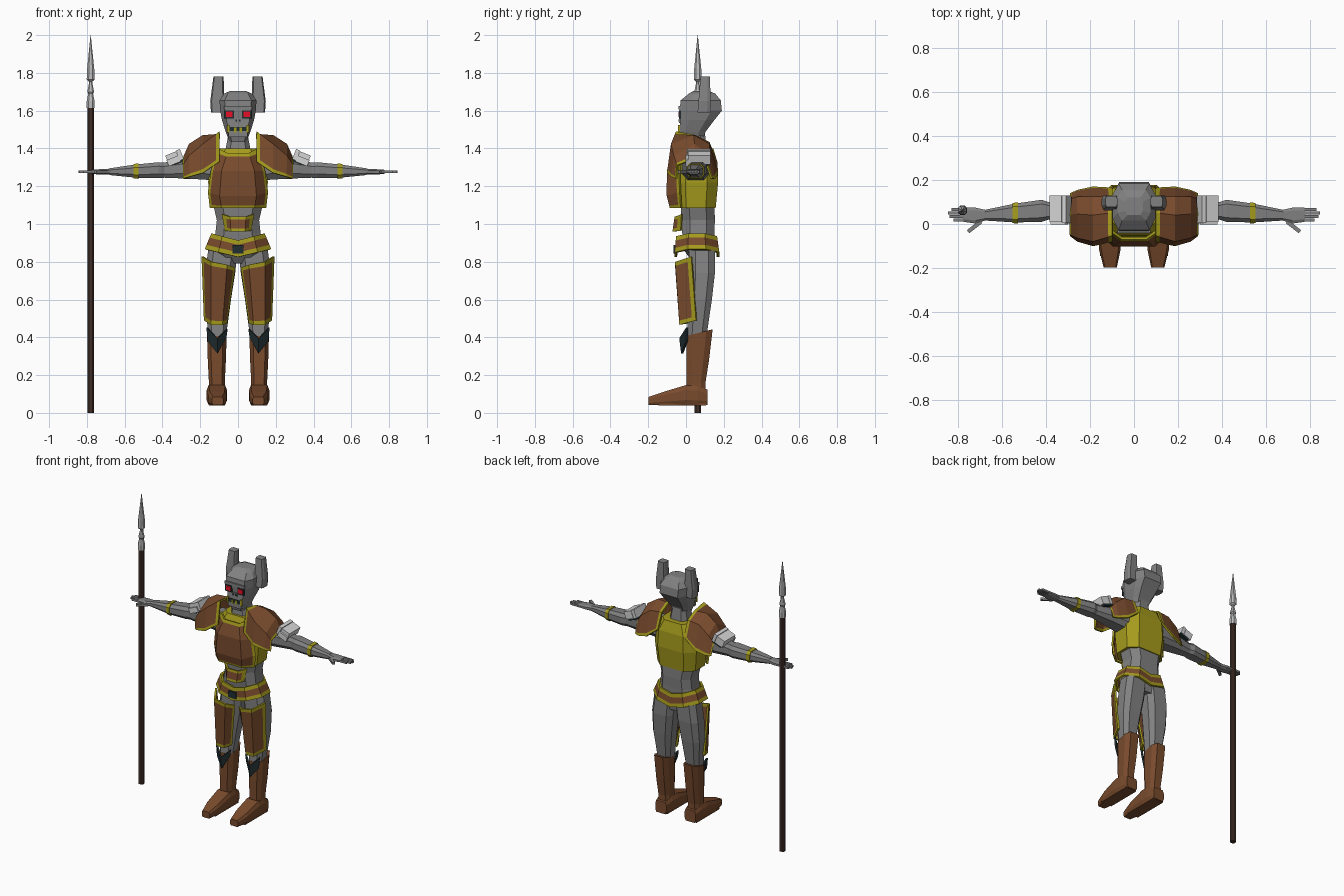
import bpy, bmesh, math
from mathutils import Vector, Matrix

def material(name, rgb):
    m = bpy.data.materials.new(name)
    m.diffuse_color = (*rgb, 1)
    return m

GREY = material("grey skin", (0.22, 0.22, 0.22))
BROWN = material("brown leather", (0.19, 0.07, 0.026))
GOLD = material("yellow trim", (0.38, 0.33, 0.012))
WHITE = material("white armour", (0.66, 0.66, 0.66))
STEEL = material("spear steel", (0.5, 0.5, 0.5))
WOOD = material("dark wood", (0.05, 0.027, 0.02))
DARK = material("dark slate", (0.014, 0.026, 0.03))
RED = material("red eye", (0.85, 0.005, 0.02))

def finish(name, bm, mats, mirror=False, thick=0):
    bmesh.ops.recalc_face_normals(bm, faces=bm.faces)
    me = bpy.data.meshes.new(name)
    bm.to_mesh(me)
    bm.free()
    for m in mats:
        me.materials.append(m)
    ob = bpy.data.objects.new(name, me)
    bpy.context.collection.objects.link(ob)
    if thick:
        s = ob.modifiers.new("thickness", 'SOLIDIFY')
        s.thickness, s.offset = thick, 0
    if mirror:
        ob.modifiers.new("mirror", 'MIRROR').use_mirror_merge = False
    return ob

def octagon(a, b, k=0.62, h=0.5):
    """Chamfered rectangle with half sizes a, b."""
    return [(a, -h*b), (a, h*b), (k*a, b), (-k*a, b),
            (-a, h*b), (-a, -h*b), (-k*a, -b), (k*a, -b)]

def loft(name, axis, sections, mat, mirror=False, k=0.62):
    """Sections: (position, centre a, centre b, half a, half b) along an axis."""
    bm = bmesh.new()
    rings = []
    for t, ca, cb, ra, rb in sections:
        ring = []
        for a, b in octagon(ra, rb, k):
            a, b = a + ca, b + cb
            p = {'x': (t, a, b), 'y': (a, t, b), 'z': (a, b, t)}[axis]
            ring.append(bm.verts.new(p))
        rings.append(ring)
    for r, s in zip(rings, rings[1:]):
        for i in range(8):
            j = (i + 1) % 8
            bm.faces.new((r[i], r[j], s[j], s[i]))
    bm.faces.new(rings[0])
    bm.faces.new(rings[-1])
    return finish(name, bm, [mat], mirror)

def shell(name, net, mats, tu=0, tv=0, thick=0.012, mirror=False):
    """Curved plate through a control net; border cells take the trim colour."""
    nu, nv = len(net[0]) - 1, len(net) - 1
    def knots(n, t):
        return sorted({i / n for i in range(n + 1)} | ({t, 1 - t} if t else set()))
    def sample(u, v):
        i, j = min(int(u*nu + 1e-6), nu - 1), min(int(v*nv + 1e-6), nv - 1)
        c = [Vector(net[j + b][i + a]) for b in (0, 1) for a in (0, 1)]
        fu, fv = u*nu - i, v*nv - j
        return c[0].lerp(c[1], fu).lerp(c[2].lerp(c[3], fu), fv)
    us, vs = knots(nu, tu), knots(nv, tv)
    bm = bmesh.new()
    g = [[bm.verts.new(sample(u, v)) for u in us] for v in vs]
    for j in range(len(vs) - 1):
        for i in range(len(us) - 1):
            f = bm.faces.new((g[j][i], g[j][i+1], g[j+1][i+1], g[j+1][i]))
            edge = (tu and i in (0, len(us) - 2)) or (tv and j in (0, len(vs) - 2))
            f.material_index = 1 if edge else 0
    bmesh.ops.remove_doubles(bm, verts=bm.verts, dist=1e-5)
    return finish(name, bm, mats, mirror, thick)

def box(name, c, size, mat, mirror=False, axis='Y', deg=0):
    bm = bmesh.new()
    m = (Matrix.Translation(c) @ Matrix.Rotation(math.radians(deg), 4, axis)
         @ Matrix.Diagonal((*size, 1)))
    bmesh.ops.create_cube(bm, size=1, matrix=m)
    return finish(name, bm, [mat], mirror)

def both(row):
    """Complete a half row of points across x = 0."""
    return [(-x, y, z) for x, y, z in reversed(row)] + row

# Body
loft("torso", 'z', [(.79, 0, .09, .07, .05), (.86, 0, .07, .14, .08), (.95, 0, .065, .12, .085),
                    (1.02, 0, .065, .112, .088), (1.12, 0, .06, .135, .09)], GREY)
loft("neck", 'z', [(1.34, 0, .05, .10, .08), (1.40, 0, .05, .065, .06), (1.48, 0, .05, .05, .05)], GREY)
loft("leg", 'z', [(.38, .11, .055, .043, .05), (.60, .107, .075, .07, .062),
                  (.74, .095, .085, .08, .068), (.86, .08, .085, .078, .068)], GREY, True)
loft("arm", 'x', [(.10, .05, 1.30, .075, .07), (.26, .055, 1.295, .06, .055),
                  (.39, .06, 1.285, .04, .04), (.42, .06, 1.285, .05, .042),
                  (.54, .05, 1.28, .043, .035), (.68, .04, 1.277, .024, .018)], GREY, True)
loft("palm", 'x', [(.675, .04, 1.277, .024, .016), (.72, .038, 1.276, .036, .015),
                   (.775, .042, 1.276, .032, .011)], GREY, True)
for i, tip in enumerate((.82, .84, .845, .83)):
    box("finger", ((.76 + tip)/2, .018 + .016*i, 1.276), (tip - .76, .013, .014), GREY, True)
box("thumb", (.725, -.012, 1.275), (.075, .018, .015), GREY, True, 'Z', -38)
loft("wrist_band", 'x', [(.527, .05, 1.28, .048, .041), (.552, .05, 1.28, .046, .038)], GOLD, True)

# Head
loft("head", 'z', [(1.435, 0, .03, .045, .05), (1.49, 0, .035, .066, .07), (1.55, 0, .06, .085, .09),
                   (1.60, 0, .078, .094, .112), (1.655, 0, .078, .098, .106),
                   (1.69, 0, .085, .075, .07), (1.705, 0, .08, .04, .04)], GREY, k=.72)
loft("ear", 'z', [(1.59, .107, .095, .036, .034), (1.65, .11, .098, .037, .032),
                  (1.78, .103, .102, .027, .025)], GREY, True, k=.8)
box("brow", (0, -.03, 1.615), (.15, .02, .02), GREY)
box("eye_socket", (.046, -.032, 1.58), (.05, .012, .044), DARK, True)
box("eye", (.046, -.037, 1.581), (.036, .008, .03), RED, True)
box("nose", (0, -.03, 1.548), (.036, .016, .026), GREY)
box("nostril", (.009, -.037, 1.548), (.01, .006, .012), DARK, True)
box("jaw", (0, -.028, 1.475), (.10, .02, .03), GREY)
box("mouth", (0, -.032, 1.503), (.10, .01, .022), DARK)
box("small_tooth", (.014, -.038, 1.498), (.012, .008, .025), GOLD, True)
box("tusk", (.052, -.037, 1.505), (.013, .01, .04), GOLD, True)

# Chest armour: yellow vest with a brown breastplate
loft("vest", 'z', [(1.085, 0, .052, .145, .105), (1.22, 0, .055, .158, .115),
                   (1.33, 0, .055, .15, .11), (1.40, 0, .06, .105, .085)], GOLD)
shell("breastplate", [both(r) for r in (
    [(.085, -.08, 1.085), (.145, -.025, 1.085)], [(.095, -.097, 1.15), (.155, -.03, 1.17)],
    [(.085, -.096, 1.28), (.14, -.035, 1.28)], [(.055, -.065, 1.375), (.105, -.03, 1.40)])],
    [BROWN, GOLD], .07, .07)
shell("belly_plate", [both(r) for r in (
    [(.035, -.066, .96), (.065, -.025, .965)], [(.04, -.055, 1.038), (.082, -.02, 1.052)])],
    [BROWN, GOLD], .17, .2)

# Shoulder armour: arched sections stepping outwards
sections = [(.098, [(-.075, 1.33), (-.05, 1.485), (.05, 1.465), (.12, 1.43), (.16, 1.33)]),
            (.185, [(-.095, 1.27), (-.075, 1.42), (.04, 1.465), (.12, 1.42), (.165, 1.26)]),
            (.255, [(-.075, 1.25), (-.06, 1.36), (.045, 1.42), (.12, 1.365), (.15, 1.24)]),
            (.288, [(-.05, 1.24), (-.045, 1.31), (.045, 1.345), (.11, 1.315), (.135, 1.24)])]
shell("shoulder_armour", [[(x, y, z) for y, z in pts] for x, pts in sections],
      [BROWN, GOLD], .033, .07, mirror=True)

# Upper arm plates
box("arm_plate_base", (.325, .068, 1.345), (.07, .115, .05), DARK, True, 'Y', 22)
box("arm_plate", (.348, .07, 1.35), (.06, .12, .05), WHITE, True, 'Y', 22)
box("arm_plate_rib", (.308, .068, 1.367), (.022, .125, .055), WHITE, True, 'Y', 22)
box("arm_plate_front", (.34, .005, 1.335), (.07, .014, .035), WHITE, True, 'Y', 22)

# Belt with dipped front and back
def belt_ring(cy, rx, ry, z, dip):
    pts = octagon(rx, ry, .6, .4)
    pts = pts[:3] + [(0, ry)] + pts[3:7] + [(0, -ry)] + pts[7:]
    ring = [(x, y + cy, z - dip*(1 - abs(x)/rx)) for x, y in pts]
    return ring + ring[:1]
shell("belt", [belt_ring(.058, .17, .112, .865, .04), belt_ring(.056, .135, .102, .948, .035)],
      [BROWN, GOLD], 0, .27, .014)
box("buckle", (0, -.056, .866), (.058, .018, .045), DARK)

# Leg armour and boots
shell("thigh_plate", [
    [(.062, .02, .475), (.085, -.03, .467), (.14, -.03, .467), (.175, .055, .49)],
    [(.018, -.01, .77), (.06, -.053, .785), (.14, -.053, .80), (.188, .03, .828)]],
    [BROWN, GOLD], .08, .065, mirror=True)
shell("knee_guard", [[(.065, .005, .40), (.109, -.02, .315), (.157, .005, .38)],
                     [(.058, .005, .445), (.109, -.03, .395), (.164, .005, .452)]],
      [DARK], mirror=True)
boot = loft("boot_shaft", 'z', [(.08, .112, .055, .042, .05), (.16, .112, .053, .042, .05),
                                (.28, .112, .062, .048, .06), (.425, .112, .073, .052, .068)], BROWN, True)
for v in boot.data.vertices:          # boot top rises towards the back
    if v.co.z > .4:
        v.co.z += (v.co.y - .073) * .25
loft("boot_foot", 'y', [(-.198, .108, .063, .03, .022), (-.12, .11, .076, .048, .035),
                        (0, .112, .094, .054, .053), (.06, .112, .092, .052, .051),
                        (.115, .112, .082, .042, .041)], BROWN, True, k=.8)
box("boot_sole", (.112, -.02, .045), (.085, .25, .01), BROWN, True)

# Spear
loft("spear_shaft", 'z', [(0, -.78, .062, .018, .018), (1.62, -.78, .062, .018, .018)], WOOD, k=.5)
loft("spear_head", 'z', [(z, -.78, .062, r, r) for z, r in (
    (1.615, .021), (1.65, .021), (1.69, .013), (1.70, .018), (1.74, .010), (1.755, .010),
    (1.765, .021), (1.82, .019), (2.0, .0008))], STEEL, k=.5)
